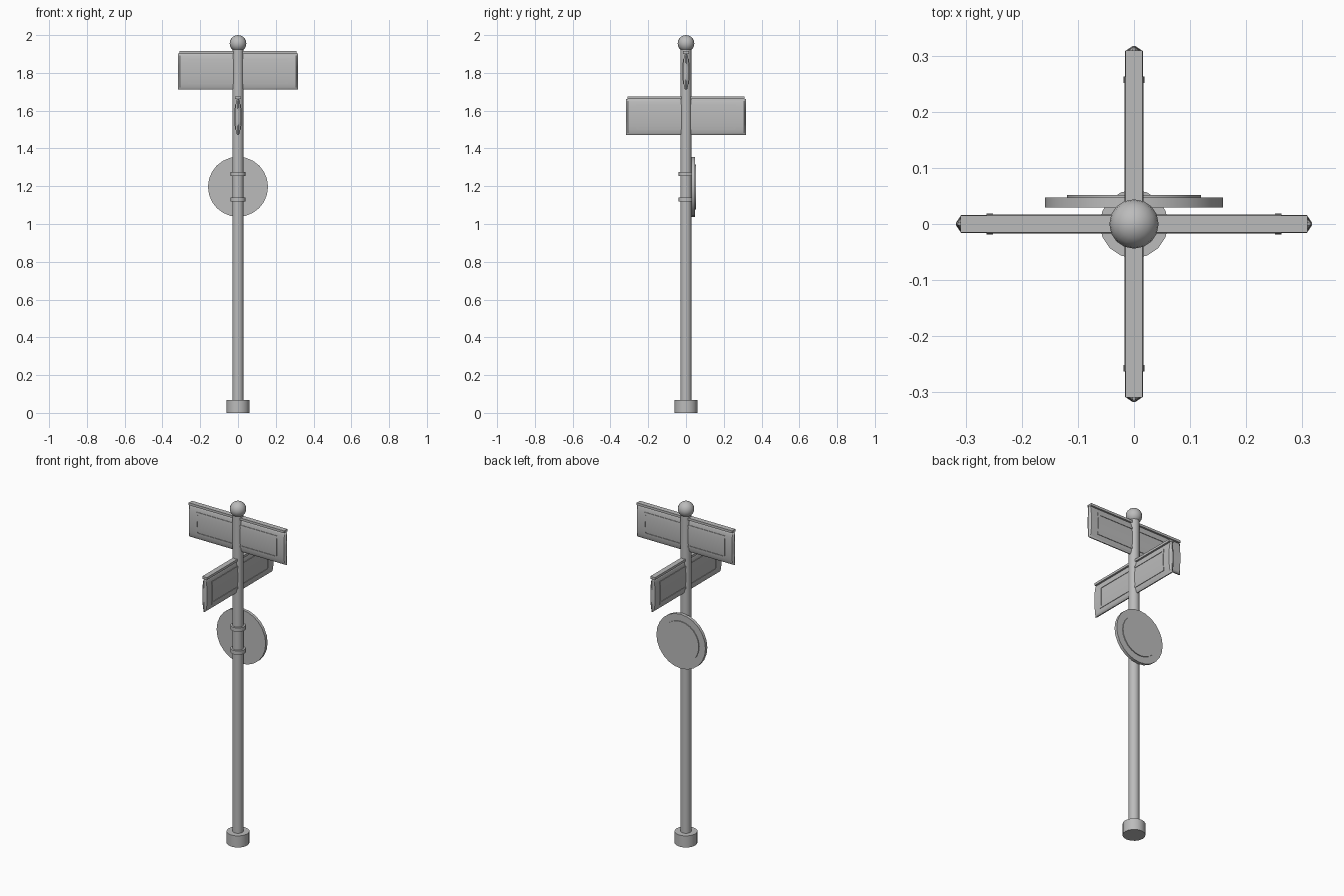
import bpy, bmesh, math
from mathutils import Matrix

if "Cube" in bpy.data.objects:
    bpy.data.objects.remove(bpy.data.objects["Cube"])

grey = bpy.data.materials.new("painted grey metal")
grey.diffuse_color = (0.5, 0.5, 0.5, 1)
grey.use_nodes = True
grey.node_tree.nodes["Principled BSDF"].inputs["Base Color"].default_value = grey.diffuse_color


def finish(bm, name, matrix=None):
    if matrix:
        bm.transform(matrix)
    bmesh.ops.recalc_face_normals(bm, faces=bm.faces)
    me = bpy.data.meshes.new(name)
    bm.to_mesh(me)
    bm.free()
    me.materials.append(grey)
    ob = bpy.data.objects.new(name, me)
    bpy.context.collection.objects.link(ob)
    bpy.ops.object.select_all(action='DESELECT')
    ob.select_set(True)
    bpy.context.view_layer.objects.active = ob
    bpy.ops.object.shade_smooth_by_angle(angle=math.radians(35))
    return ob


def lathe(name, profile, sides, matrix=None):
    """Closed solid of revolution from (radius, height) pairs."""
    bm = bmesh.new()
    rings = [[bm.verts.new((r * math.cos(2 * math.pi * i / sides),
                            r * math.sin(2 * math.pi * i / sides), z))
              for i in range(sides)] for r, z in profile]
    for a, b in zip(rings, rings[1:]):
        for i in range(sides):
            j = (i + 1) % sides
            bm.faces.new((a[i], a[j], b[j], b[i]))
    bm.faces.new(rings[0])
    bm.faces.new(rings[-1])
    return finish(bm, name, matrix)


HALF_W, HALF_H = 0.317, 0.095


def bulge(x, z):
    """Half thickness of the lens-shaped sign board."""
    t = min(1, abs(z) / HALF_H)
    y = 0.003 + 0.013 * math.sqrt(1 - t * t)
    return y * (0.15 if abs(x) > 0.312 else 1)


def slab(name, xs, zs, extra, matrix):
    """Closed board that follows the bulge, both sides."""
    bm = bmesh.new()
    sheets = [[[bm.verts.new((x, s * (bulge(x, z) + extra), z)) for x in xs]
               for z in zs] for s in (-1, 1)]
    for g in sheets:
        for r in range(len(zs) - 1):
            for c in range(len(xs) - 1):
                bm.faces.new((g[r][c], g[r][c + 1], g[r + 1][c + 1], g[r + 1][c]))
    f, b = sheets
    for r in (0, -1):
        for c in range(len(xs) - 1):
            bm.faces.new((f[r][c], f[r][c + 1], b[r][c + 1], b[r][c]))
    for c in (0, -1):
        for r in range(len(zs) - 1):
            bm.faces.new((f[r][c], f[r + 1][c], b[r + 1][c], b[r][c]))
    return finish(bm, name, matrix)


def spread(lo, hi, n):
    return [lo + (hi - lo) * i / n for i in range(n + 1)]


def street_sign(name, height, angle):
    m = Matrix.Translation((0, 0, height)) @ Matrix.Rotation(angle, 4, 'Z')
    # board, rows packed closer towards the rounded top and bottom
    rows = [HALF_H * math.sin(math.radians(a)) for a in range(-90, 91, 15)]
    slab(name + "_board", [-HALF_W, -0.308, 0.308, HALF_W], rows, 0, m)
    # raised border on both faces
    bx, bz, w = 0.263, 0.066, 0.012
    for side, s in (("left", -1), ("right", 1)):
        slab(f"{name}_border_{side}", sorted((s * bx, s * (bx - w))),
             spread(-bz, bz, 10), 0.003, m)
    for side, s in (("bottom", -1), ("top", 1)):
        slab(f"{name}_border_{side}", [-bx + w, bx - w],
             sorted((s * bz, s * (bz - w))), 0.003, m)
    # cap strip along the top edge
    bm = bmesh.new()
    bmesh.ops.create_cube(bm, size=1, matrix=Matrix.Translation((0, 0, 0.101))
                          @ Matrix.Diagonal((0.618, 0.03, 0.014, 1)))
    finish(bm, name + "_cap_strip", m)


# post, foot and ball
lathe("base", [(0.061, 0), (0.061, 0.068)], 16)
lathe("pole", [(0.029, 0.06), (0.029, 1.93)], 16)
bm = bmesh.new()
bmesh.ops.create_uvsphere(bm, u_segments=16, v_segments=10, radius=0.044)
finish(bm, "ball_finial", Matrix.Translation((0, 0, 1.956)))

# two crossed street signs
street_sign("upper_sign", 1.807, 0)
street_sign("lower_sign", 1.567, math.pi / 2)

# round sign facing the back, with a raised centre
to_back = Matrix.Translation((0, 0, 1.197)) @ Matrix.Rotation(-math.pi / 2, 4, 'X')
lathe("round_sign", [(0.159, 0.029), (0.159, 0.047)], 24, to_back)
lathe("round_sign_centre", [(0.119, 0.04), (0.119, 0.052)], 24, to_back)

# clamps holding the round sign
for label, z in (("upper", 1.265), ("lower", 1.13)):
    lathe(label + "_clamp", [(0.04, z - 0.011), (0.04, z + 0.011)], 16)
